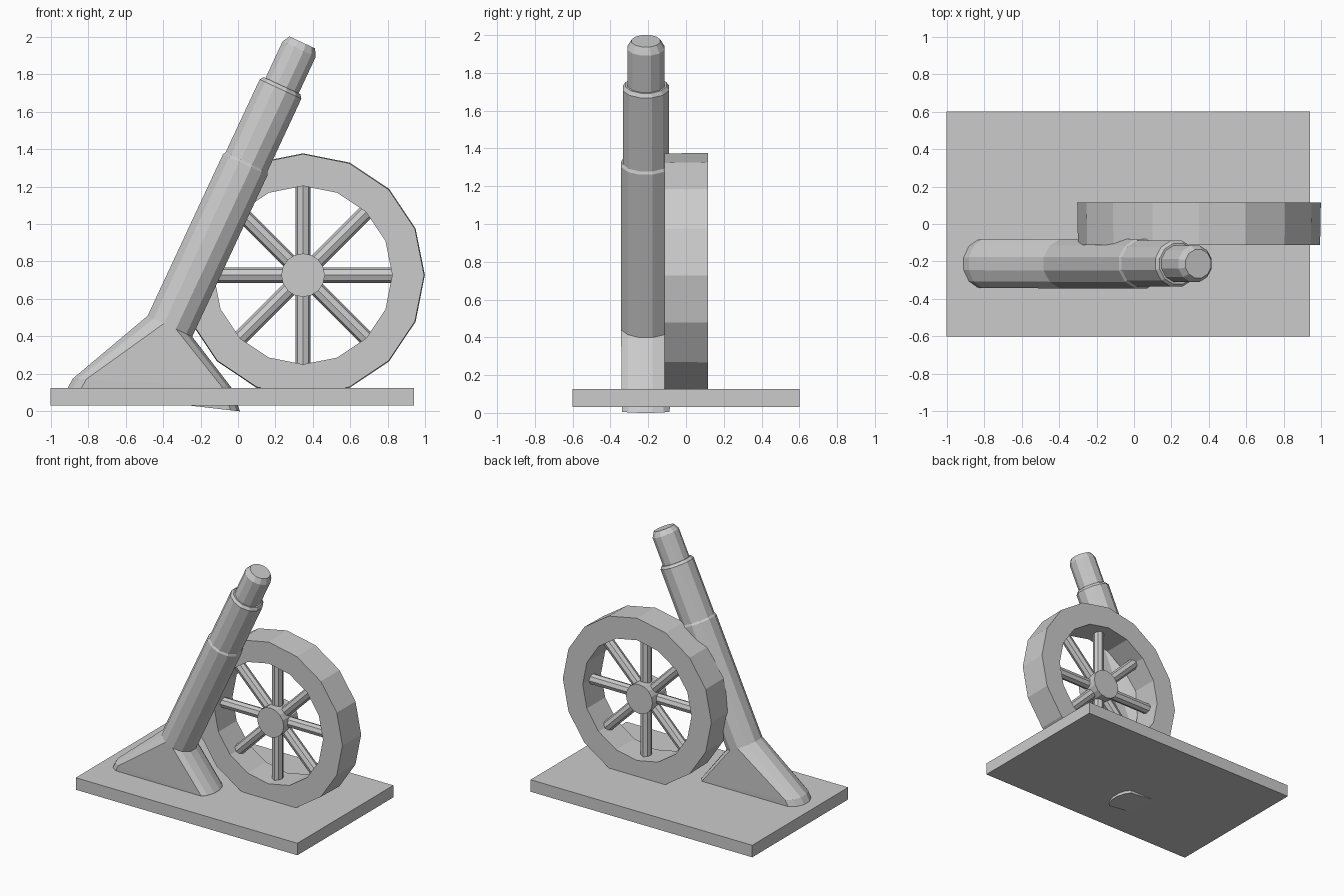
import bpy, bmesh, math
from mathutils import Vector, Matrix

cube = bpy.data.objects.get("Cube")
if cube:
    bpy.data.objects.remove(cube, do_unlink=True)

grey = bpy.data.materials.new("plain grey")
grey.use_nodes = True
grey.diffuse_color = (0.6, 0.6, 0.6, 1)
grey.node_tree.nodes["Principled BSDF"].inputs["Base Color"].default_value = (0.6, 0.6, 0.6, 1)


def finish(bm, name):
    bmesh.ops.recalc_face_normals(bm, faces=bm.faces)
    mesh = bpy.data.meshes.new(name)
    bm.to_mesh(mesh)
    bm.free()
    mesh.materials.append(grey)
    obj = bpy.data.objects.new(name, mesh)
    bpy.context.collection.objects.link(obj)
    return obj


def loft(name, rings, closed=False):
    """Skin a list of point rings; cap the ends, or join last to first."""
    bm = bmesh.new()
    loops = [[bm.verts.new(p) for p in ring] for ring in rings]
    pairs = list(zip(loops, loops[1:]))
    if closed:
        pairs.append((loops[-1], loops[0]))
    else:
        bm.faces.new(loops[0])
        bm.faces.new(loops[-1])
    for a, b in pairs:
        for i in range(len(a)):
            j = (i + 1) % len(a)
            bm.faces.new((a[i], a[j], b[j], b[i]))
    return finish(bm, name)


def cylinder(name, radius, length, sides, matrix):
    bm = bmesh.new()
    bmesh.ops.create_cone(bm, cap_ends=True, segments=sides, radius1=radius,
                          radius2=radius, depth=length, matrix=matrix)
    return finish(bm, name)


# Base plate
bm = bmesh.new()
bmesh.ops.create_cube(bm, size=1, matrix=Matrix.Translation((-0.03, 0, 0.078))
                      @ Matrix.Diagonal((1.94, 1.2, 0.095, 1)))
finish(bm, "base_plate")

# Wheel rim
HUB = Vector((0.347, 0, 0.727))


def wheel_ring(radius, y):
    return [HUB + Vector((radius * math.sin(math.tau * i / 16), y,
                          radius * math.cos(math.tau * i / 16))) for i in range(16)]


loft("wheel_rim", [wheel_ring(0.646, -0.113), wheel_ring(0.65, 0.116),
                   wheel_ring(0.476, 0.116), wheel_ring(0.476, -0.113)], closed=True)

# Hub and spokes
cylinder("wheel_hub", 0.116, 0.18, 16,
         Matrix.Translation(HUB) @ Matrix.Rotation(math.pi / 2, 4, 'X'))
for i in range(4):
    cylinder(f"spoke_pair_{i + 1}", 0.041, 1.0, 8,
             Matrix.Translation(HUB) @ Matrix.Rotation(i * math.pi / 4, 4, 'Y'))

# Leaning post, stepped along its axis
SIDES = 12
TILT = math.radians(25)
AXIS = Vector((math.sin(TILT), 0, math.cos(TILT)))
ACROSS = Vector((math.cos(TILT), 0, -math.sin(TILT)))
SEAM = Vector((0.045, -0.212, 1.33))
ANGLES = [math.tau * (i + 0.5) / SIDES for i in range(SIDES)]


def post_ring(s, radius):
    return [SEAM + AXIS * s + ACROSS * radius * math.cos(a)
            + Vector((0, radius * math.sin(a), 0)) for a in ANGLES]


profile = [(-0.966, 0.136), (-0.015, 0.136), (0, 0.127), (0.43, 0.127),
           (0.45, 0.112), (0.45, 0.101), (0.665, 0.101), (0.705, 0.078)]
loft("leaning_post", [post_ring(s, r) for s, r in profile])


# Spreading foot, from the post to a long tilted outline
def foot_ring(left, right, z_left, z_right, radius):
    ring = []
    for a in ANGLES:
        c = math.cos(a)
        if c < 0:
            x = left + 0.1 * (1 + c)
        else:
            x = right - 0.07 * (1 - c)
        z = z_left + (z_right - z_left) * (x - left) / (right - left)
        ring.append(Vector((x, SEAM.y + radius * math.sin(a), z)))
    return ring


loft("foot", [post_ring(-0.966, 0.136),
              foot_ring(-0.885, -0.035, 0.175, 0.13, 0.134),
              foot_ring(-0.922, 0.013, 0.108, 0.0, 0.13)])
